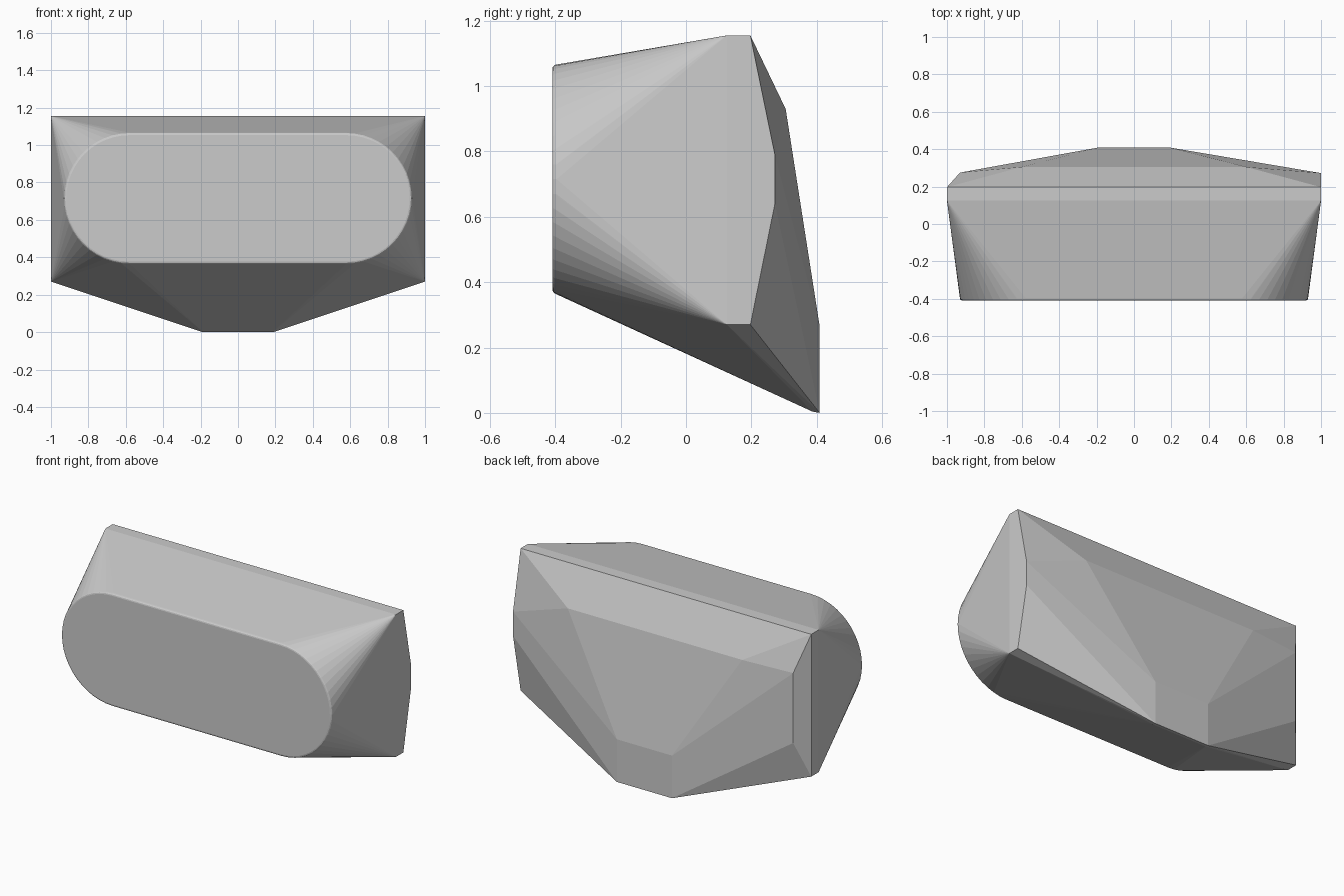
import bpy, bmesh, math

if "Cube" in bpy.data.objects:
    bpy.data.objects.remove(bpy.data.objects["Cube"])

# Faceted convex shell: stadium-shaped front lofted to angular sides and back
points = []


def mirrored(x, y, z):
    points.extend([(x, y, z), (-x, y, z)])


def stadium(radius, y, half=0.58, zc=0.715, steps=24):
    for i in range(steps + 1):
        a = -math.pi / 2 + math.pi * i / steps
        mirrored(half + radius * math.cos(a), y, zc + radius * math.sin(a))


# Front face with a small rounded rim
for k in range(4):
    t = math.pi / 2 * k / 3
    stadium(0.338 + 0.013 * math.sin(t), -0.396 - 0.013 * math.cos(t))

# Upper and lower side corners
for z in (1.155, 0.27):
    mirrored(1.0, 0.125, z)
    mirrored(1.0, 0.197, z)
points.append((0, 0.118, 1.155))

# Back ridge and lower back tip
mirrored(0.6, 0.305, 0.93)
mirrored(0.19, 0.409, 0.265)
mirrored(0.19, 0.409, 0.0)
mirrored(0.19, 0.387, 0.004)

# Flush right flank and chamfered left flank
for z in (0.79, 0.64):
    points.append((1.0, 0.272, z))
for z in (0.925, 0.49):
    points.append((-0.93, 0.275, z))

bm = bmesh.new()
for p in points:
    bm.verts.new(p)
bmesh.ops.remove_doubles(bm, verts=bm.verts[:], dist=0.0002)
hull = bmesh.ops.convex_hull(bm, input=bm.verts[:])
loose = [v for v in bm.verts if not v.link_faces]
bmesh.ops.delete(bm, geom=loose, context='VERTS')
bmesh.ops.dissolve_limit(bm, angle_limit=math.radians(0.3),
                         verts=bm.verts[:], edges=bm.edges[:])
bmesh.ops.recalc_face_normals(bm, faces=bm.faces[:])

mesh = bpy.data.meshes.new("faceted_shell")
bm.to_mesh(mesh)
bm.free()
shell = bpy.data.objects.new("faceted_shell", mesh)
bpy.context.collection.objects.link(shell)
